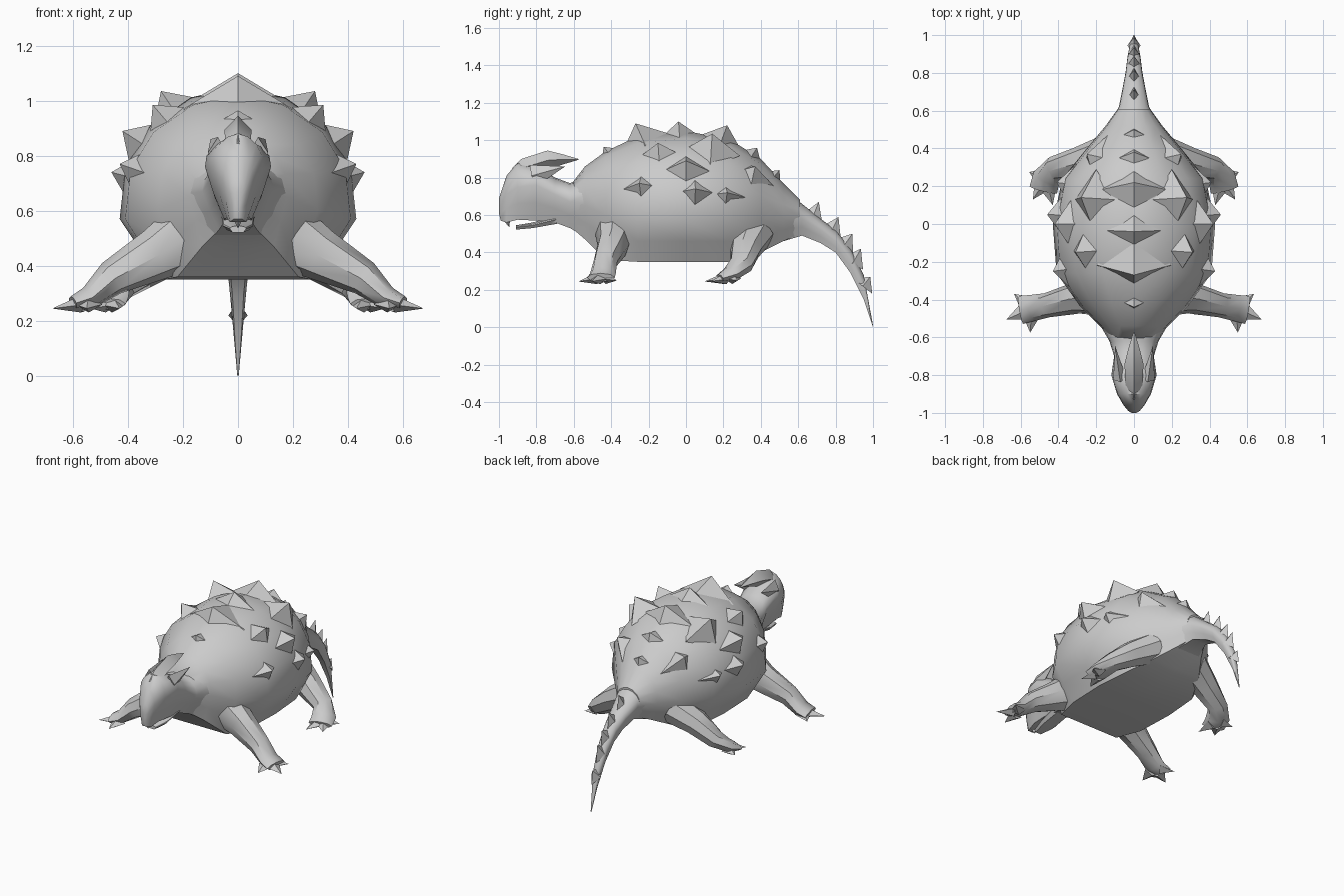
import bpy, bmesh, math
from mathutils import Vector

cube = bpy.data.objects.get("Cube")
if cube:
    bpy.data.objects.remove(cube)

mat = bpy.data.materials.new("plain grey")
mat.use_nodes = True
GREY = (0.6, 0.6, 0.6, 1)
mat.diffuse_color = GREY
mat.node_tree.nodes["Principled BSDF"].inputs["Base Color"].default_value = GREY


def finish(name, bm, angle=40):
    bmesh.ops.recalc_face_normals(bm, faces=bm.faces)
    me = bpy.data.meshes.new(name)
    bm.to_mesh(me)
    bm.free()
    me.materials.append(mat)
    ob = bpy.data.objects.new(name, me)
    bpy.context.collection.objects.link(ob)
    bpy.ops.object.select_all(action='DESELECT')
    ob.select_set(True)
    bpy.context.view_layer.objects.active = ob
    bpy.ops.object.shade_smooth_by_angle(angle=math.radians(angle))
    return ob


def loft(bm, rings):
    """Skin a list of equal-length closed rings and cap both ends."""
    rows = [[bm.verts.new(p) for p in r] for r in rings]
    n = len(rows[0])
    for a, b in zip(rows, rows[1:]):
        for i in range(n):
            j = (i + 1) % n
            bm.faces.new((a[i], a[j], b[j], b[i]))
    bm.faces.new(rows[0])
    bm.faces.new(rows[-1])


def section(y, top, mid, bot, w, wb):
    """Symmetric ring: domed above the widest line, tapered to a flat base."""
    h, d = top - mid, mid - bot
    half = [(0.4 * w, mid + 0.92 * h), (0.75 * w, mid + 0.7 * h),
            (0.95 * w, mid + 0.4 * h), (w, mid),
            (0.35 * wb + 0.6 * w, bot + 0.5 * d), (wb, bot)]
    pts = [(0, top)] + half + [(0, bot)] + [(-x, z) for x, z in reversed(half)]
    return [(x, y, z) for x, z in pts]


def tube(bm, path, sides=8):
    """Limb through points (position, sideways radius, upright radius)."""
    rings = []
    for i, (p, rw, rh) in enumerate(path):
        d = Vector(path[min(i + 1, len(path) - 1)][0]) - Vector(path[max(i - 1, 0)][0])
        side = d.cross(Vector((0, 0, 1))).normalized()
        up = side.cross(d).normalized()
        rings.append([Vector(p) + side * rw * math.cos(a) + up * rh * math.sin(a)
                      for a in (k * math.tau / sides for k in range(sides))])
    loft(bm, rings)


def spike(bm, tip, base, along, rl, rw):
    """Four-sided point; rl is the base radius along the given direction."""
    tip, base = Vector(tip), Vector(base)
    axis = (tip - base).normalized()
    u = Vector(along)
    u = (u - axis * u.dot(axis)).normalized()
    v = axis.cross(u)
    ring = [bm.verts.new(base + o) for o in (u * rl, v * rw, -u * rl, -v * rw)]
    t = bm.verts.new(tip)
    for i in range(4):
        bm.faces.new((ring[i], ring[(i + 1) % 4], t))
    bm.faces.new(ring)


def flip(p, s):
    return (p[0] * s, p[1], p[2])


# Body with domed shell and flat belly
bm = bmesh.new()
loft(bm, [section(*s) for s in (
    (-0.61, .77, .67, .53, .12, .07), (-0.54, .86, .65, .47, .18, .13),
    (-0.43, .94, .60, .36, .29, .22), (-0.26, 1.02, .57, .35, .41, .27),
    (0, 1.05, .57, .35, .43, .28), (0.24, 1.0, .57, .35, .38, .26),
    (0.4, .90, .58, .40, .25, .18), (0.52, .77, .58, .46, .15, .1),
    (0.61, .68, .59, .50, .085, .05))])
finish("shell_body", bm)

# Pointed shell plates
bm = bmesh.new()
for tip in ((0, -.27, 1.09), (0, -.04, 1.10), (0, .22, 1.08), (0, .38, .96),
            (0, .5, .84), (0, -.44, .965)):
    base = Vector(tip) + Vector((0, -tip[1] * 0.2, -0.12))
    spike(bm, tip, base, (0, 1, 0), 0.15, 0.2)
for s in (1, -1):
    for tip in ((.28, .14, 1.035), (.31, -.15, .985), (.42, .0, .89),
                (.43, -.25, .77), (.46, .05, .74), (.25, .37, .86),
                (.41, .22, .72)):
        tip = Vector(flip(tip, s))
        inward = (Vector((0, tip.y * 0.7, .62)) - tip).normalized()
        spike(bm, tip, tip + inward * 0.13, (0, 1, 0), 0.16, 0.13)
finish("shell_plates", bm)

# Tail, tapering and curving down
bm = bmesh.new()
loft(bm, [section(*s) for s in (
    (0.52, .74, .58, .46, .14, .08), (0.62, .66, .58, .49, .08, .05),
    (0.72, .58, .52, .45, .06, .035), (0.80, .52, .46, .40, .045, .03),
    (0.88, .42, .36, .29, .035, .02), (0.95, .28, .22, .15, .022, .012),
    (1.0, .01, .005, 0, .003, .002))])
finish("tail", bm)

# Row of fins on the tail
bm = bmesh.new()
for tip, base in (((.71, .67), (.67, .57)), ((.815, .59), (.77, .50)),
                  ((.89, .50), (.84, .43)), ((.935, .42), (.89, .34)),
                  ((.985, .27), (.945, .22))):
    spike(bm, (0, *tip), (0, *base), (0, 1, -0.9), 0.065, 0.035)
finish("tail_fins", bm)

# Neck and head with a hooked beak
bm = bmesh.new()
loft(bm, [section(*s) for s in (
    (-0.5, .82, .66, .46, .2, .13), (-0.62, .77, .67, .53, .13, .07),
    (-0.70, .80, .71, .56, .105, .05), (-0.80, .86, .76, .57, .12, .05),
    (-0.90, .88, .75, .575, .09, .04), (-0.96, .81, .71, .56, .055, .03),
    (-0.99, .72, .66, .57, .03, .015), (-1.0, .69, .65, .61, .012, .008))])
spike(bm, (0, -.945, .535), (0, -.965, .6), (0, 1, 0), 0.03, 0.03)
finish("head", bm, 50)

# Lower jaw
bm = bmesh.new()
loft(bm, [section(*s) for s in (
    (-0.68, .60, .58, .555, .06, .04), (-0.82, .56, .545, .53, .055, .04),
    (-0.91, .545, .535, .522, .03, .02))])
finish("lower_jaw", bm)

# Three swept-back crests on the head
bm = bmesh.new()
loft(bm, [[(0, y, t), (w, y, (t + b) / 2), (0, y, b), (-w, y, (t + b) / 2)]
          for y, t, b, w in ((-.93, .85, .78, .03), (-.88, .9, .80, .045),
                             (-.74, .945, .84, .05), (-.66, .925, .87, .03),
                             (-.575, .9, .895, .004))])
for s in (1, -1):
    spike(bm, (.1 * s, -.645, .86), (.075 * s, -.82, .81), (0, 0, 1), 0.06, 0.035)
finish("head_crests", bm)

# Legs and clawed feet
LEGS = {
    "front": ([((.16, -.38, .52), .11, .13), ((.3, -.39, .44), .085, .095),
               ((.46, -.43, .355), .065, .065), ((.54, -.445, .285), .07, .042),
               ((.6, -.455, .265), .075, .025)],
              ((.635, -.37, .25), (.675, -.505, .245), (.55, -.575, .245))),
    "back": ([((.15, .36, .5), .11, .1), ((.3, .32, .42), .085, .08),
              ((.42, .295, .335), .065, .06), ((.465, .24, .285), .075, .042),
              ((.48, .18, .262), .075, .022)],
             ((.555, .275, .25), (.535, .13, .245), (.43, .10, .245))),
}
for end, (path, toes) in LEGS.items():
    for s, side in ((1, "left"), (-1, "right")):
        bm = bmesh.new()
        tube(bm, [(flip(p, s), a, b) for p, a, b in path])
        heel = Vector(flip(path[3][0], s)) + Vector((0, 0, -0.02))
        for toe in toes:
            toe = Vector(flip(toe, s))
            spike(bm, toe, heel.lerp(toe, 0.25), (0, 0, 1), 0.03, 0.05)
        finish(f"{end}_{side}_leg", bm)
